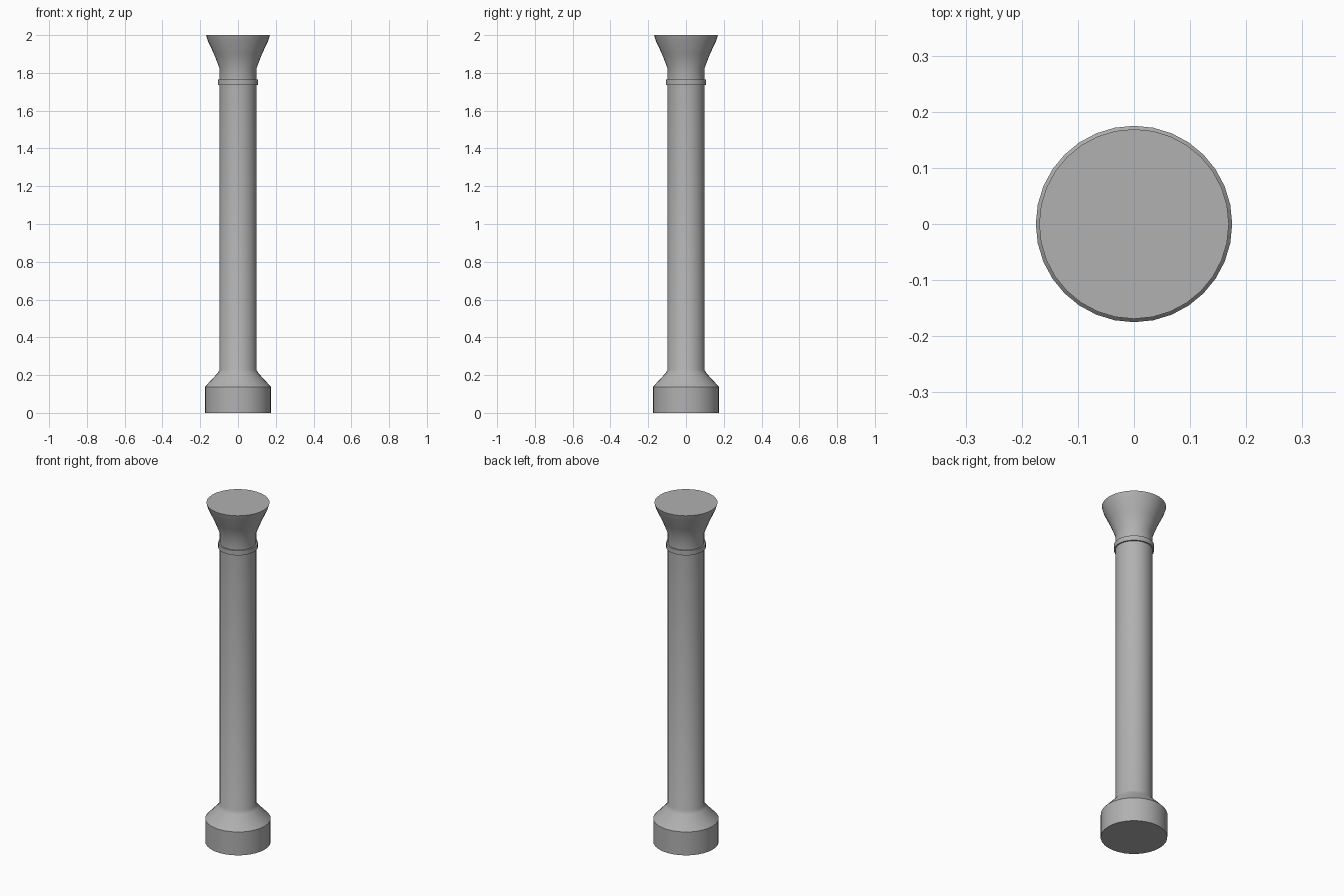
import bpy, bmesh
from math import pi, cos, sin, radians

if "Cube" in bpy.data.objects:
    bpy.data.objects.remove(bpy.data.objects["Cube"])

SIDES = 32

# Mid-grey stone
stone = bpy.data.materials.new("stone")
stone.diffuse_color = (0.44, 0.44, 0.44, 1)
stone.use_nodes = True
stone.node_tree.nodes["Principled BSDF"].inputs["Base Color"].default_value = stone.diffuse_color

def lathe(name, profile):
    """Solid of revolution from (radius, z) points, capped at both ends."""
    bm = bmesh.new()
    rings = [[bm.verts.new((r * cos(2 * pi * i / SIDES), r * sin(2 * pi * i / SIDES), z))
              for i in range(SIDES)] for r, z in profile]
    for lo, hi in zip(rings, rings[1:]):
        for i in range(SIDES):
            j = (i + 1) % SIDES
            bm.faces.new((lo[i], lo[j], hi[j], hi[i]))
    bm.faces.new(rings[0][::-1])
    bm.faces.new(rings[-1])
    me = bpy.data.meshes.new(name)
    bm.to_mesh(me)
    bm.free()
    me.materials.append(stone)
    ob = bpy.data.objects.new(name, me)
    bpy.context.collection.objects.link(ob)
    bpy.ops.object.select_all(action='DESELECT')
    ob.select_set(True)
    bpy.context.view_layer.objects.active = ob
    bpy.ops.object.shade_smooth_by_angle(angle=radians(30))
    return ob

# Column: plinth, sloped shoulder, shaft, collar ring and flared capital
lathe("column", [
    (0.175, 0.0), (0.175, 0.138),                  # base drum
    (0.108, 0.21), (0.098, 0.228),                 # shoulder
    (0.098, 1.737),                                # shaft
    (0.106, 1.737), (0.106, 1.765),                # collar ring
    (0.098, 1.765), (0.098, 1.825),                # neck
    (0.127, 1.90), (0.160, 1.97), (0.169, 2.0),    # flared capital
])
